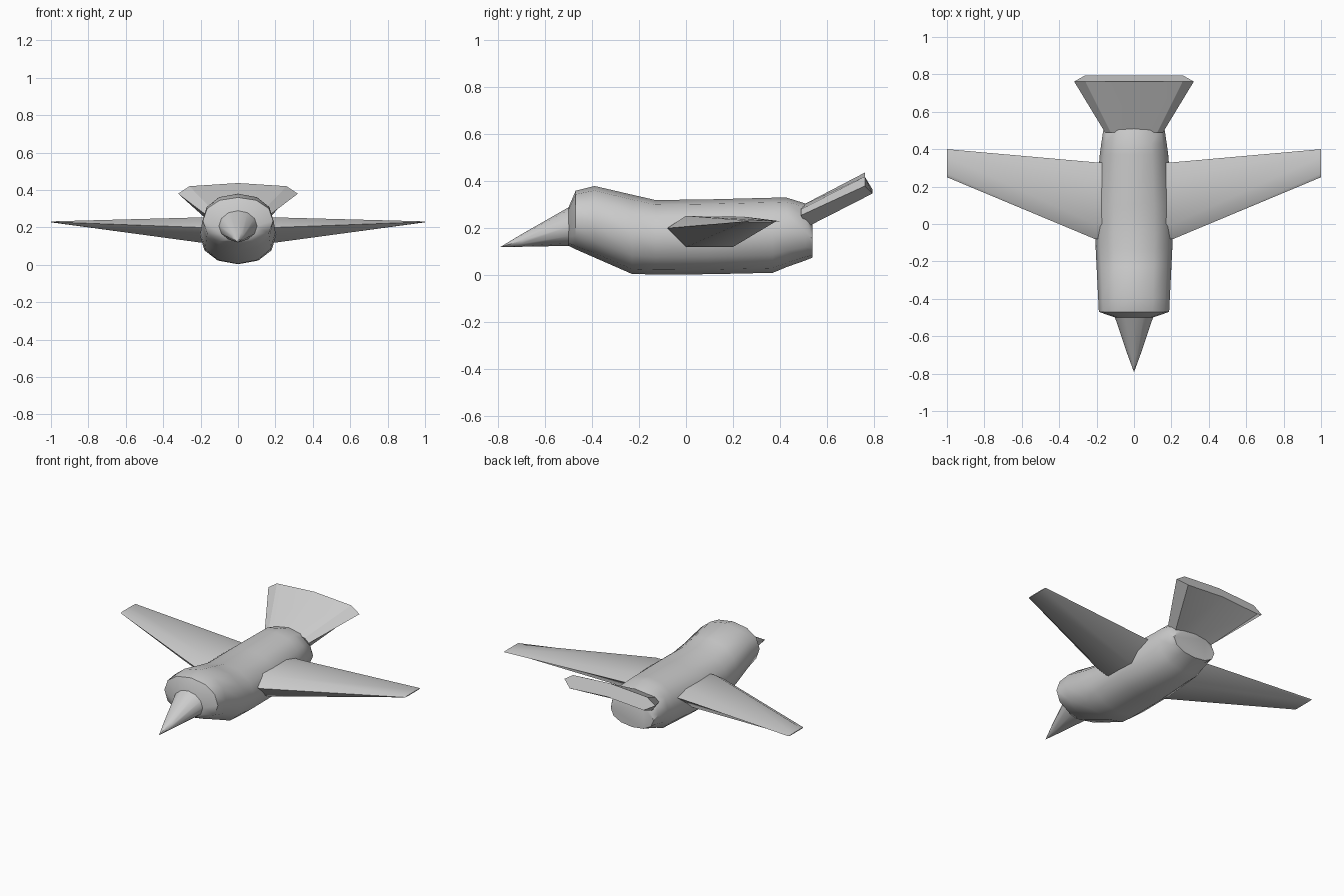
import bpy, bmesh, math

if "Cube" in bpy.data.objects:
    bpy.data.objects.remove(bpy.data.objects["Cube"])


def loft(name, rings, angle=40):
    """Skin a list of equal-length closed rings and cap both ends."""
    bm = bmesh.new()
    vr = [[bm.verts.new(p) for p in r] for r in rings]
    n = len(rings[0])
    for a, b in zip(vr, vr[1:]):
        for i in range(n):
            j = (i + 1) % n
            bm.faces.new((a[i], a[j], b[j], b[i]))
    bm.faces.new(vr[0])
    bm.faces.new(vr[-1])
    bmesh.ops.remove_doubles(bm, verts=bm.verts, dist=0.0005)
    bmesh.ops.recalc_face_normals(bm, faces=bm.faces)
    me = bpy.data.meshes.new(name)
    bm.to_mesh(me)
    bm.free()
    ob = bpy.data.objects.new(name, me)
    bpy.context.collection.objects.link(ob)
    bpy.ops.object.select_all(action='DESELECT')
    ob.select_set(True)
    bpy.context.view_layer.objects.active = ob
    bpy.ops.object.shade_smooth_by_angle(angle=math.radians(angle))
    return ob


def oval(y, low, high, half, power=0.92, n=12):
    """Rounded cross-section between two heights."""
    def f(v):
        return math.copysign(abs(v) ** power, v) if abs(v) > 1e-6 else 0
    mid, rz = (low + high) / 2, (high - low) / 2
    return [(half * f(math.sin(2 * math.pi * i / n)), y,
             mid + rz * f(math.cos(2 * math.pi * i / n))) for i in range(n)]


# Body with head and blunt rear
loft("body", [oval(*s) for s in (
    (-0.50, 0.125, 0.29, 0.10),
    (-0.47, 0.110, 0.36, 0.188),
    (-0.39, 0.075, 0.38, 0.192),
    (-0.23, 0.005, 0.343, 0.20),
    (-0.13, 0.003, 0.32, 0.205),
    (0.10, 0.004, 0.323, 0.205),
    (0.37, 0.010, 0.33, 0.183),
    (0.43, 0.035, 0.33, 0.175),
    (0.51, 0.063, 0.305, 0.163),
    (0.54, 0.075, 0.235, 0.15))])

# Beak
loft("beak", [oval(-0.49, 0.125, 0.295, 0.105, 1.0),
              oval(-0.70, 0.121, 0.175, 0.034, 1.0),
              oval(-0.79, 0.12, 0.121, 0.001, 1.0)])

# Wings: thick root section tapering to a thin tip, mirrored
root = [(-0.08, 0.20), (0.0, 0.253), (0.24, 0.25), (0.33, 0.225), (0.20, 0.12), (0.0, 0.12)]
tip = [(0.25, 0.229), (0.27, 0.232), (0.36, 0.232), (0.40, 0.23), (0.38, 0.227), (0.27, 0.227)]
wing = loft("wings", [[(0.10, y, z) for y, z in root],
                      [(0.21, y, z) for y, z in root],
                      [(1.0, y, z) for y, z in tip]])
mirror = wing.modifiers.new("Mirror", 'MIRROR')
mirror.use_axis[0] = True


# Fanned tail, arched across its width
def fan(half, side, y0, y1, z_top, z_side, z_edge, drop):
    top = [(-half, y0, z_edge), (-side, y0, z_side), (0, y0, z_top),
           (side, y0, z_side), (half, y0, z_edge)]
    return top + [(side, y1, z_side - drop), (0, y1, z_top - drop), (-side, y1, z_side - drop)]


loft("tail", [fan(0.155, 0.125, 0.49, 0.515, 0.295, 0.28, 0.255, 0.075),
              fan(0.32, 0.26, 0.762, 0.795, 0.437, 0.42, 0.38, 0.072)], 25)
